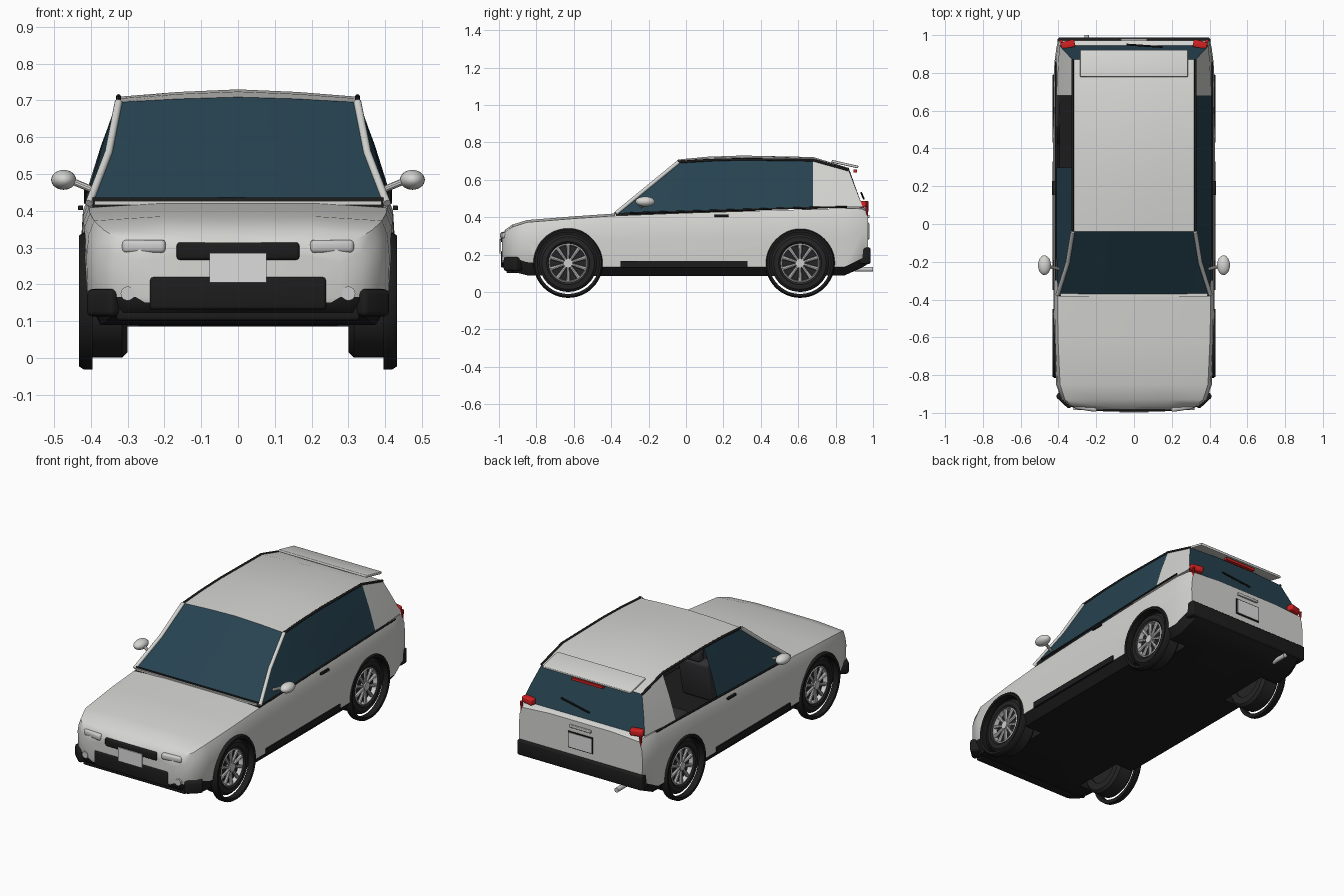
import bpy, bmesh, math
from mathutils import Matrix, Vector

cube = bpy.data.objects.get("Cube")
if cube:
    bpy.data.objects.remove(cube)


def material(name, r, g, b):
    m = bpy.data.materials.new(name)
    m.use_nodes = True
    m.diffuse_color = (r, g, b, 1)
    m.node_tree.nodes["Principled BSDF"].inputs["Base Color"].default_value = (r, g, b, 1)
    return m


PAINT = material("pale paint", .66, .66, .64)
BLACK = material("black plastic", .012, .012, .012)
GLASS = material("blue tinted glass", .02, .056, .082)
RED = material("red lamp", .65, .015, .015)
SILVER = material("silver metal", .6, .6, .6)
RUBBER = material("tyre rubber", .018, .018, .018)
WHITE = material("white plate", .72, .72, .72)
SEAT = material("dark seat fabric", .03, .03, .033)


def finish(name, bm, mats, angle=35):
    bmesh.ops.recalc_face_normals(bm, faces=bm.faces)
    mesh = bpy.data.meshes.new(name)
    bm.to_mesh(mesh)
    bm.free()
    ob = bpy.data.objects.new(name, mesh)
    bpy.context.collection.objects.link(ob)
    for m in mats:
        mesh.materials.append(m)
    smooth(ob, angle)
    return ob


def smooth(ob, angle):
    bpy.ops.object.select_all(action='DESELECT')
    ob.select_set(True)
    bpy.context.view_layer.objects.active = ob
    bpy.ops.object.shade_smooth_by_angle(angle=math.radians(angle))


def grid(name, rows, mats, rule=None, closed=False, caps=False, loop=False):
    """Skin rows of points; rule(i, j) gives a material index or None for a gap."""
    bm = bmesh.new()
    v = [[bm.verts.new(p) for p in row] for row in rows]
    n = len(rows[0])
    for i in range(len(rows) if loop else len(rows) - 1):
        k = (i + 1) % len(rows)
        for j in range(n if closed else n - 1):
            idx = rule(i, j) if rule else 0
            if idx is not None:
                q = (j + 1) % n
                bm.faces.new((v[i][j], v[i][q], v[k][q], v[k][j])).material_index = idx
    if caps:
        bm.faces.new(v[0])
        bm.faces.new(v[-1])
    return finish(name, bm, mats)


def box(name, center, size, mat, bevel=0, tilt=0, turn=0, open_top=False):
    bm = bmesh.new()
    bmesh.ops.create_cube(bm, size=1)
    bmesh.ops.scale(bm, vec=size, verts=bm.verts)
    if bevel:
        bmesh.ops.bevel(bm, geom=bm.edges[:], offset=bevel, segments=3, profile=.5, affect='EDGES')
    if open_top:
        bmesh.ops.delete(bm, geom=[f for f in bm.faces if f.normal.z > .9], context='FACES')
    move = Matrix.Translation(center) @ Matrix.Rotation(turn, 4, 'Z') @ Matrix.Rotation(tilt, 4, 'X')
    bmesh.ops.transform(bm, matrix=move, verts=bm.verts)
    return finish(name, bm, [mat])


def rod(name, a, b, r1, mat, r2=None, sides=24):
    a, b = Vector(a), Vector(b)
    bm = bmesh.new()
    bmesh.ops.create_cone(bm, cap_ends=True, segments=sides, radius1=r1,
                          radius2=r1 if r2 is None else r2, depth=(b - a).length)
    move = Matrix.Translation((a + b) / 2) @ (b - a).to_track_quat('Z', 'Y').to_matrix().to_4x4()
    bmesh.ops.transform(bm, matrix=move, verts=bm.verts)
    return finish(name, bm, [mat])


def tube(name, pts, r, mat):
    curve = bpy.data.curves.new(name, 'CURVE')
    curve.dimensions = '3D'
    curve.bevel_depth, curve.bevel_resolution, curve.use_fill_caps = r, 2, True
    s = curve.splines.new('POLY')
    s.points.add(len(pts) - 1)
    for p, co in zip(s.points, pts):
        p.co = (*co, 1)
    curve.materials.append(mat)
    bpy.context.collection.objects.link(bpy.data.objects.new(name, curve))


def ring(name, profile, cy, cz, s, mat, seg=48):
    """Turn a closed (x, radius) profile about the axle."""
    rows = [[(s * x, cy + r * math.cos(t), cz + r * math.sin(t)) for x, r in profile]
            for t in (math.tau * i / seg for i in range(seg))]
    return grid(name, rows, [mat], closed=True, loop=True)


# Lower body: stations of y, half width, bottom, dark band top, upper edge
stations = [(-.985, .28, .15, .165, .31), (-.965, .34, .125, .165, .335), (-.93, .385, .11, .185, .36),
            (-.85, .412, .09, .16, .385), (-.6, .424, .085, .135, .405), (-.38, .427, .085, .135, .42),
            (0, .428, .085, .135, .435), (.5, .428, .085, .135, .45), (.85, .422, .09, .135, .46),
            (.94, .41, .13, .18, .457), (.972, .4, .15, .2, .44)]


def section(y, w, zb, zk, zt):
    half = [(.9 * w, zb), (.99 * w, zk), (w, (zk + zt) / 2), (.985 * w, zt - .05),
            (.95 * w, zt - .012), (.5 * w, zt)]
    return ([(0, y, zb)] + [(x, y, z) for x, z in half] + [(0, y, zt)]
            + [(-x, y, z) for x, z in reversed(half)])


body = grid("lower_body", [section(*s) for s in stations], [PAINT, BLACK],
            lambda i, j: 1 if j in (0, 1, 12, 13) else 0, closed=True, caps=True)

# Wheel wells
AXLES = {"front": -.63, "rear": .61}
HUB = .155
for cy in AXLES.values():
    for s in (-1, 1):
        cutter = rod("well_cutter", (s * .27, cy, HUB), (s * .6, cy, HUB), .172, PAINT, sides=48)
        cutter.data.materials.append(BLACK)
        for p in cutter.data.polygons:
            p.material_index = 1
        cutter.hide_render = True
        mod = body.modifiers.new("well", 'BOOLEAN')
        mod.operation, mod.object, mod.solver = 'DIFFERENCE', cutter, 'EXACT'
        bpy.context.view_layer.objects.active = body
        bpy.ops.object.modifier_apply(modifier=mod.name)
        bpy.data.objects.remove(cutter)

# Open the cabin
bm = bmesh.new()
bm.from_mesh(body.data)
gone = [f for f in bm.faces if f.normal.z > .7 and -.37 < f.calc_center_median().y < .84
        and f.calc_center_median().z > .4]
bmesh.ops.delete(bm, geom=gone, context='FACES')
bm.to_mesh(body.data)
bm.free()
smooth(body, 35)
box("cabin_tub", (0, .235, .383), (.79, 1.22, .106), BLACK, open_top=True)
for s in (-1, 1):
    box("front_seat_back", (s * .19, .16, .45), (.2, .07, .24), SEAT, .02, tilt=-.2)
    box("front_headrest", (s * .19, .2, .6), (.11, .05, .07), SEAT, .015)
    box("front_seat_cushion", (s * .19, .03, .36), (.2, .24, .06), SEAT, .02)
box("rear_seat_back", (0, .66, .44), (.62, .08, .2), SEAT, .02, tilt=-.2)
box("rear_seat_cushion", (0, .52, .355), (.62, .22, .05), SEAT, .02)

# Wheels and arches
for end, cy in AXLES.items():
    for s in (-1, 1):
        ring(end + "_tyre", [(.398, .1), (.41, .115), (.408, .14), (.395, .154), (.315, .154),
                             (.3, .14), (.3, .1)], cy, HUB, s, RUBBER)
        ring(end + "_rim", [(.402, .104), (.405, .098), (.38, .094), (.38, .104)], cy, HUB, s, SILVER)
        ring(end + "_arch_trim", [(.395, .165), (.43, .165), (.432, .178), (.42, .186), (.395, .186)],
             cy, HUB, s, BLACK)
        rod(end + "_wheel_disc", (s * .31, cy, HUB), (s * .38, cy, HUB), .1, RUBBER)
        rod(end + "_hub", (s * .37, cy, HUB), (s * .408, cy, HUB), .024, SILVER)
        for i in range(10):
            t = math.tau * i / 10 + math.pi / 2
            out = Vector((0, math.cos(t), math.sin(t)))
            c = Vector((s * .395, cy, HUB))
            rod(end + "_spoke", c + out * .015, c + out * .098, .007, SILVER, .011, sides=8)

# Cabin: columns of bottom y, top y, top z; side rows run sill, middle, roof edge
columns = [(-.375, -.04, .695), (-.04, .12, .705), (.3, .3, .71), (.68, .68, .705), (.945, .87, .652)]


def sill(y):
    return .42 + .03 * (y + .38) if y < .86 else .455


def side_row(s, i):
    yb, yt, zt = columns[i]
    zb = sill(yb)
    xb, xm = (.405, .352) if i == 0 else (.395, .362) if i == 4 else (.412, .372)
    return [(s * xb, yb, zb), (s * xm, (yb + yt) / 2, (zb + zt) / 2), (s * .325, yt, zt)]


for s, side in ((1, "left"), (-1, "right")):
    rows = [side_row(s, i) for i in range(len(columns))]
    grid(side + "_windows", rows, [GLASS, PAINT],
         lambda i, j: 1 if i == 3 else None if s < 0 and i == 2 else 0)
    tube(side + "_windscreen_pillar", rows[0], .011, PAINT)
    tube(side + "_roof_trim", [r[2] for r in rows], .007, BLACK)
    tube(side + "_sill_trim", [(s * .414, y, sill(y)) for y in (-.3, 0, .3, .68, .86)], .005, BLACK)


def across(edge, crown):
    x, y, z = edge
    return [(x * k, y, z + crown * (1 - abs(k) ** 1.5)) for k in (-1, -.5, 0, .5, 1)]


edges = [side_row(1, i) for i in range(len(columns))]
grid("roof", [across(e[2], c) for e, c in zip(edges, (.014, .019, .02, .017, .012))], [PAINT])
grid("windscreen", [across(p, c) for p, c in zip(edges[0], (.003, .008, .014))], [GLASS])
grid("rear_window", [across(p, c) for p, c in zip(edges[4], (0, .005, .012))], [GLASS])
box("scuttle_strip", (0, -.375, .421), (.78, .02, .01), PAINT)

# Tail: spoiler, lamps, wiper, plate, bumper, exhaust
box("roof_spoiler", (0, .85, .684), (.57, .145, .014), PAINT, .004, tilt=-.22)
box("high_brake_lamp", (0, .905, .648), (.2, .02, .015), RED)
rod("rear_wiper", (-.04, .95, .5), (.15, .937, .53), .005, BLACK, sides=8)
box("rear_bumper", (0, .955, .195), (.81, .064, .09), BLACK, .012)
box("rear_plate_frame", (0, .974, .325), (.16, .006, .095), BLACK)
box("rear_plate", (0, .977, .325), (.148, .006, .083), WHITE)
box("tailgate_handle", (0, .975, .405), (.14, .014, .016), SILVER, .004)
rod("exhaust", (-.25, .9, .122), (-.25, 1, .122), .013, SILVER)

# Nose: grilles, plate, lip
box("upper_grille", (0, -.98, .29), (.335, .026, .048), BLACK, .01)
box("lower_grille", (0, -.972, .176), (.48, .036, .09), BLACK, .01)
box("front_lip", (0, -.93, .122), (.66, .06, .04), BLACK, .008)
box("front_plate", (0, -.994, .245), (.155, .008, .08), WHITE)

# Paired fittings
for s in (-1, 1):
    box("headlamp", (s * .255, -.969, .303), (.12, .036, .036), SILVER, .012, turn=s * .15)
    rod("fog_lamp", (s * .3, -.95, .175), (s * .3, -.985, .175), .019, SILVER)
    box("bumper_corner", (s * .36, -.925, .15), (.1, .06, .075), BLACK, .015, turn=s * .75)
    box("side_skirt", (s * .422, -.01, .148), (.02, .68, .034), BLACK)
    box("door_handle", (s * .428, .19, .408), (.014, .075, .013), BLACK, .003)
    box("tail_lamp", (s * .35, .95, .47), (.075, .04, .036), RED, .008, turn=-s * .25)
    rod("tail_lamp_spike", (s * .385, .968, .46), (s * .385, .968, .37), .009, RED, .001, sides=8)
    rod("mirror_arm", (s * .39, -.24, .455), (s * .45, -.225, .48), .009, PAINT, sides=10)
    bm = bmesh.new()
    bmesh.ops.create_uvsphere(bm, u_segments=24, v_segments=14, radius=1)
    bmesh.ops.transform(bm, verts=bm.verts, matrix=Matrix.Translation((s * .474, -.218, .484))
                        @ Matrix.Diagonal((.034, .052, .027, 1)))
    finish("door_mirror", bm, [PAINT], 60)
